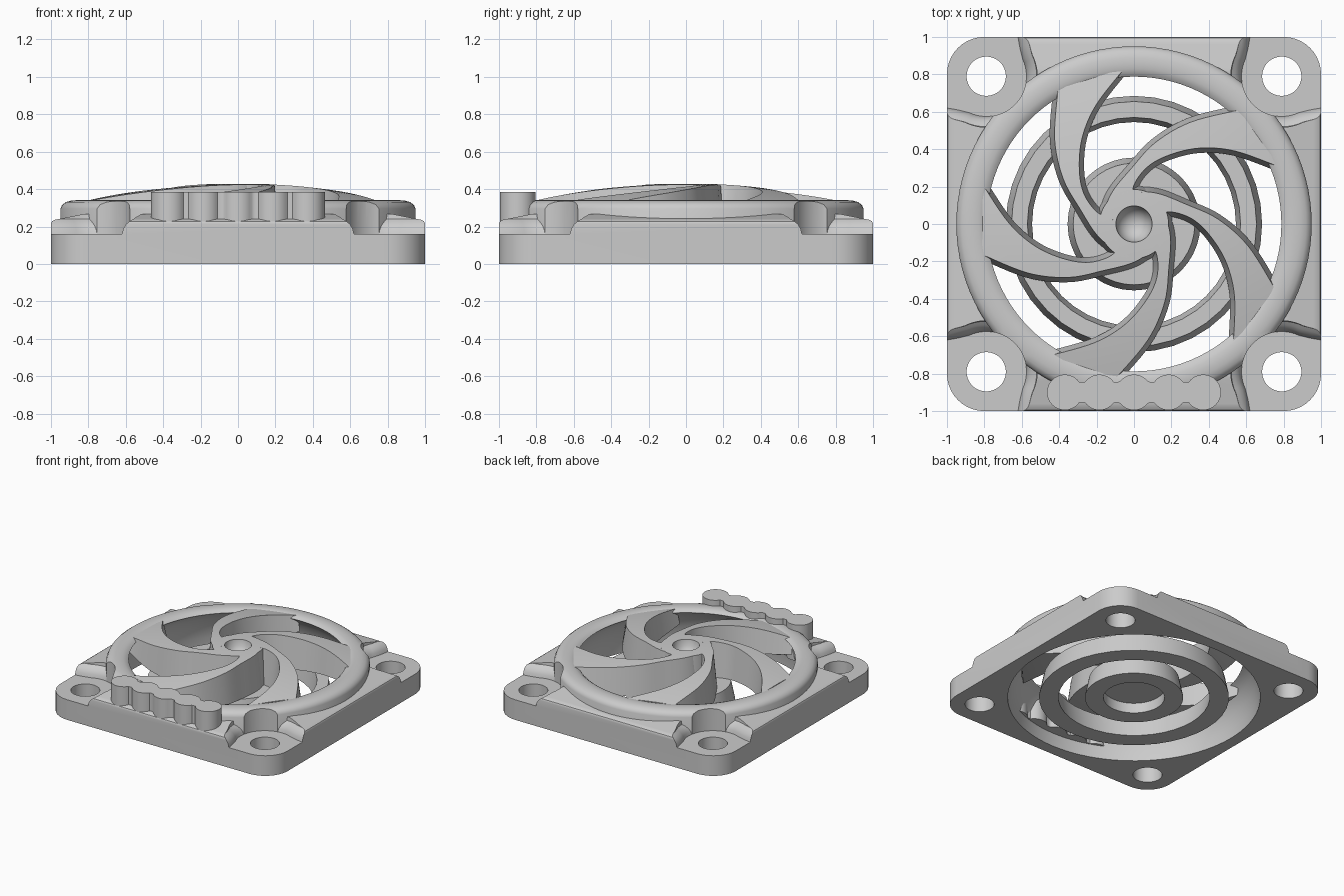
import bpy, bmesh, math
from math import sin, cos, pi, radians, sqrt, hypot

cube = bpy.data.objects.get("Cube")
if cube:
    bpy.data.objects.remove(cube, do_unlink=True)

grey = bpy.data.materials.new("plain_grey")
grey.use_nodes = True
grey.diffuse_color = (0.6, 0.6, 0.6, 1)
grey.node_tree.nodes["Principled BSDF"].inputs["Base Color"].default_value = (0.6, 0.6, 0.6, 1)


def make(name, bm):
    bmesh.ops.recalc_face_normals(bm, faces=bm.faces[:])
    mesh = bpy.data.meshes.new(name)
    bm.to_mesh(mesh)
    bm.free()
    mesh.materials.append(grey)
    ob = bpy.data.objects.new(name, mesh)
    bpy.context.collection.objects.link(ob)
    return ob


def stack(name, layers):
    """Closed solid from outlines of equal length, each given as (points, z)."""
    bm = bmesh.new()
    rows = [[bm.verts.new((x, y, z)) for x, y in pts] for pts, z in layers]
    n = len(rows[0])
    for a, b in zip(rows, rows[1:]):
        for i in range(n):
            j = (i + 1) % n
            bm.faces.new((a[i], a[j], b[j], b[i]))
    bm.faces.new(rows[0][::-1])
    bm.faces.new(rows[-1])
    return make(name, bm)


def lathe(name, profile, steps=96, closed=True):
    """Spin an (r, z) profile round the vertical axis."""
    bm = bmesh.new()
    vs = [bm.verts.new((r, 0, z)) for r, z in profile]
    pairs = list(zip(vs, vs[1:])) + ([(vs[-1], vs[0])] if closed else [])
    es = [bm.edges.new(p) for p in pairs]
    bmesh.ops.spin(bm, geom=vs + es, cent=(0, 0, 0), axis=(0, 0, 1),
                   angle=2 * pi, steps=steps, use_merge=True)
    bmesh.ops.remove_doubles(bm, verts=bm.verts[:], dist=1e-5)
    return make(name, bm)


def circle(cx, cy, r, n=48):
    return [(cx + r * cos(2 * pi * i / n), cy + r * sin(2 * pi * i / n)) for i in range(n)]


def rounded_square(half, r, n=10):
    pts = []
    for q in range(4):
        a0 = q * pi / 2
        cx, cy = (half - r) * sqrt(2) * cos(a0 + pi / 4), (half - r) * sqrt(2) * sin(a0 + pi / 4)
        pts += [(cx + r * cos(a0 + pi / 2 * i / n), cy + r * sin(a0 + pi / 2 * i / n))
                for i in range(n + 1)]
    return pts


def turn(pts, a):
    return [(x * cos(a) - y * sin(a), x * sin(a) + y * cos(a)) for x, y in pts]


def cut(ob, cutters):
    """Subtract the cutters, bake the result and delete the cutters."""
    for c in cutters:
        c.hide_render = True
        m = ob.modifiers.new("cut", 'BOOLEAN')
        m.operation, m.solver, m.object = 'DIFFERENCE', 'EXACT', c
    dg = bpy.context.evaluated_depsgraph_get()
    dg.update()
    mesh = bpy.data.meshes.new_from_object(ob.evaluated_get(dg))
    ob.modifiers.clear()
    ob.data = mesh
    for c in cutters:
        bpy.data.objects.remove(c, do_unlink=True)


P, BOSS = 0.79, 0.215   # screw position and clearance radius


def corner_outline(d):
    """Round screw clearance that flares out at the plate edges."""
    r = BOSS + d
    arc = [(P + r * cos(radians(a)), P + r * sin(radians(a))) for a in range(295, 154, -5)]
    e = 0.62 - d
    side = [(e - 0.008, 0.95), (e, 1.0), (e, 1.2)]
    return [(y, x) for x, y in side[::-1]] + arc + side + [(1.2, 1.2)]


# Square base with sloping raised sides, screw corners and central opening
base = stack("base_plate", [(rounded_square(h, h - 0.8), z) for h, z in
                            [(1, 0), (1, 0.215), (0.994, 0.228), (0.98, 0.236), (0.82, 0.268)]])
cutters = [stack("opening_cutter", [(circle(0, 0, 0.93, 96), -0.1), (circle(0, 0, 0.93, 96), 0.5)])]
for q in range(4):
    a = q * pi / 2
    cutters.append(stack("corner_cutter", [(turn(corner_outline(d), a), z) for d, z in
                         [(0, 0.16), (0.006, 0.185), (0.018, 0.208), (0.036, 0.226),
                          (0.055, 0.24), (0.062, 0.3)]]))
    hole = turn(circle(P, P, 0.105), a)
    cutters.append(stack("screw_cutter", [(hole, -0.1), (hole, 0.5)]))
cut(base, cutters)

# Round rim with curved inner wall, notched at the screw corners
rim = lathe("rim", [(0.91, 0), (0.905, 0.08), (0.885, 0.17), (0.85, 0.25), (0.81, 0.3),
                    (0.788, 0.318), (0.805, 0.331), (0.83, 0.339), (0.86, 0.341), (0.89, 0.339),
                    (0.92, 0.331), (0.94, 0.316), (0.95, 0.295), (0.95, 0)])
notches = []
for q in range(4):
    ring = turn(circle(P, P, BOSS), q * pi / 2)
    notches.append(stack("notch_cutter", [(ring, 0.16), (ring, 0.5)]))
cut(rim, notches)

# Two concentric lower rings, the inner one closed by a recessed disc
FLOOR = 0.15
outer_ring = lathe("lower_outer_ring", [(0.545, 0), (0.685, 0), (0.655, FLOOR), (0.57, FLOOR)], 40)
inner_ring = lathe("lower_hub", [(0, 0.08), (0.22, 0.08), (0.22, 0), (0.355, 0),
                                 (0.325, FLOOR), (0, FLOOR)], 40, closed=False)


# Domed hub with a bowl in the middle
def dome(r):
    return 0.43 - 0.14 * r * r


hub = lathe("blade_hub", [(0, FLOOR), (0.205, FLOOR), (0.185, dome(0.185)), (0.14, dome(0.14)),
                          (0.097, dome(0.097)), (0.09, 0.38), (0.065, 0.345),
                          (0.035, 0.325), (0, 0.32)], 64, closed=False)


def smooth_path(pts, n=6):
    """Catmull-Rom curve through the points."""
    p = [pts[0]] + pts + [pts[-1]]
    out = []
    for a, b, c, d in zip(p, p[1:], p[2:], p[3:]):
        for i in range(n):
            t = i / n
            out.append(tuple(0.5 * (2 * b[k] + (c[k] - a[k]) * t
                       + (2 * a[k] - 5 * b[k] + 4 * c[k] - d[k]) * t * t
                       + (3 * b[k] - a[k] - 3 * c[k] + d[k]) * t ** 3) for k in (0, 1)))
    return out + [pts[-1]]


def widen(path, d):
    """Shift a path sideways, to its left for positive d."""
    out = []
    for i, (x, y) in enumerate(path):
        a, b = path[max(i - 1, 0)], path[min(i + 1, len(path) - 1)]
        dx, dy = b[0] - a[0], b[1] - a[1]
        s = d / hypot(dx, dy)
        out.append((x - dy * s, y + dx * s))
    return out


# Five swept blades following the dome, their walls leaning outwards below
convex = smooth_path([(-0.11, 0.05), (-0.155, 0.085), (-0.118, 0.18), (-0.02, 0.3),
                      (0.11, 0.44), (0.3, 0.55), (0.56, 0.615)])
concave = smooth_path([(0.0, 0.12), (0.005, 0.205), (0.075, 0.3), (0.19, 0.363),
                       (0.353, 0.4), (0.54, 0.384), (0.775, 0.3)])
ACROSS = 5
blades = []
for k in range(5):
    bm = bmesh.new()
    sheets = []
    for top, lean in ((True, -0.006), (False, 0.02)):
        sheet = []
        for a, b in zip(widen(convex, lean), widen(concave, -lean)):
            row = []
            for s in range(ACROSS + 1):
                t = s / ACROSS
                x, y = turn([(a[0] + (b[0] - a[0]) * t, a[1] + (b[1] - a[1]) * t)], k * 2 * pi / 5)[0]
                r = hypot(x, y)
                row.append(bm.verts.new((x, y, dome(r) if top else FLOOR + 0.12 * r ** 3)))
            sheet.append(row)
        for p, q in zip(sheet, sheet[1:]):
            for i in range(ACROSS):
                bm.faces.new((p[i], p[i + 1], q[i + 1], q[i]))
        sheets.append(sheet)
    border = lambda s: ([r[0] for r in s] + s[-1][1:] + [r[-1] for r in s[-2::-1]] + s[0][-2:0:-1])
    u, l = map(border, sheets)
    for i in range(len(u)):
        j = (i + 1) % len(u)
        bm.faces.new((u[i], u[j], l[j], l[i]))
    blades.append(make(f"blade_{k + 1}", bm))

# Scalloped grip on the front edge
centres = [0.185 * i for i in range(-2, 3)]


def half_depth(x):
    bumps = max(sqrt(max(0, 0.095 ** 2 - (x - c) ** 2)) for c in centres)
    return max(bumps, 0.055 if abs(x) < 0.37 else 0)


N = 120
xs = [-0.465 * cos(pi * i / N) for i in range(N + 1)]
outline = [(x, -0.9 - half_depth(x)) for x in xs] + [(x, -0.9 + half_depth(x)) for x in xs[-2:0:-1]]
grip = stack("front_grip", [(outline, 0.1), (outline, 0.385)])

# Smooth curved surfaces, keep edges sharp
bpy.ops.object.select_all(action='DESELECT')
for ob in [base, rim, outer_ring, inner_ring, hub, grip] + blades:
    ob.select_set(True)
bpy.context.view_layer.objects.active = base
bpy.ops.object.shade_smooth_by_angle(angle=radians(32))
